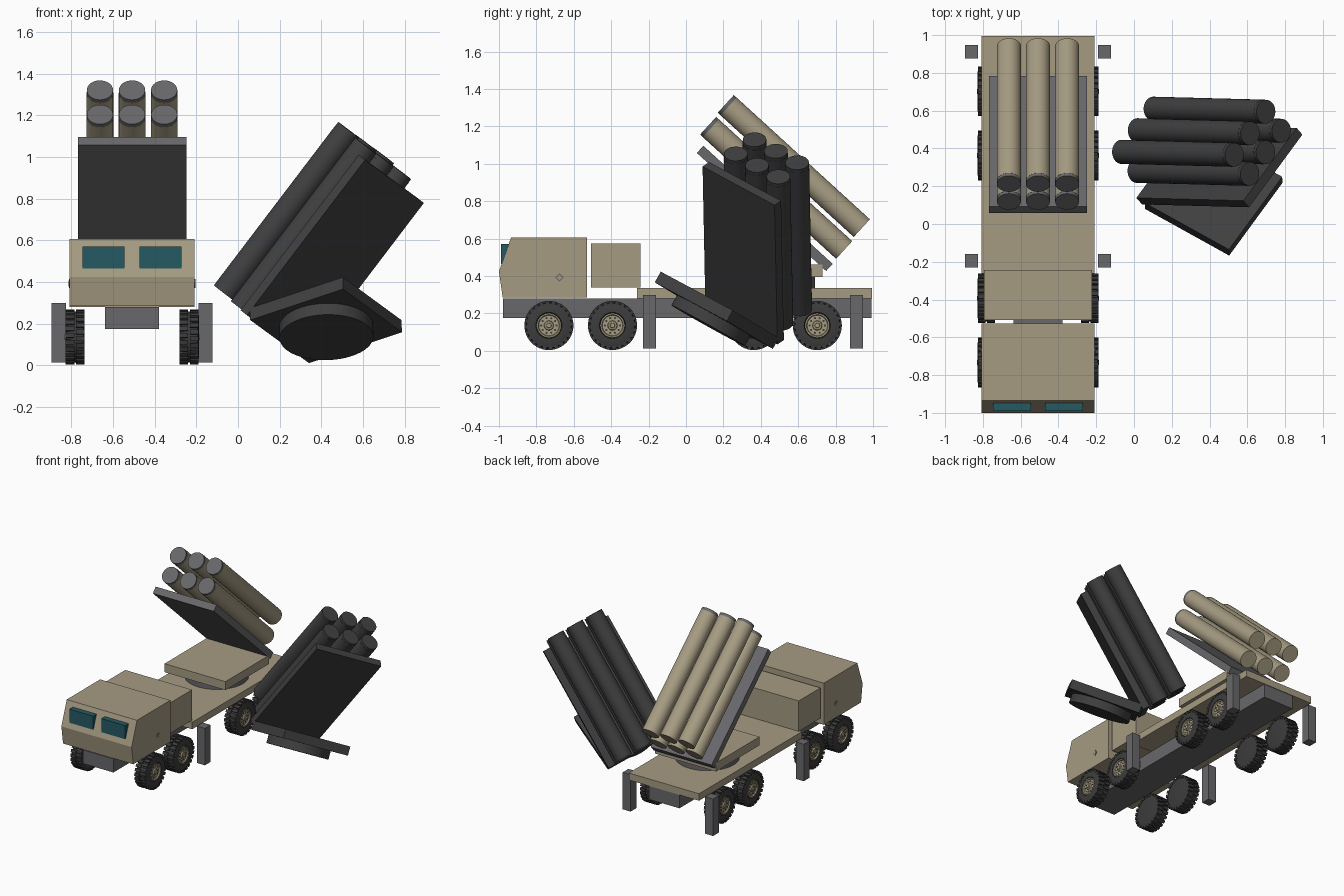
import bpy, bmesh, math
from mathutils import Matrix, Vector

if "Cube" in bpy.data.objects:
    bpy.data.objects.remove(bpy.data.objects["Cube"])

CX = -0.508  # truck centreline


def material(name, rgb):
    m = bpy.data.materials.new(name)
    m.diffuse_color = (*rgb, 1)
    m.use_nodes = True
    m.node_tree.nodes["Principled BSDF"].inputs["Base Color"].default_value = m.diffuse_color
    return m


KHAKI = material("khaki paint", (0.38, 0.33, 0.225))
GREY = material("steel grey", (0.14, 0.14, 0.15))
DARK = material("dark charcoal", (0.05, 0.05, 0.052))
RUBBER = material("tyre rubber", (0.045, 0.045, 0.045))
GLASS = material("teal glass", (0.018, 0.10, 0.125))


def finish(name, bm, mat, M=None, smooth=False):
    bmesh.ops.recalc_face_normals(bm, faces=bm.faces)
    me = bpy.data.meshes.new(name)
    bm.to_mesh(me)
    bm.free()
    me.materials.append(mat)
    ob = bpy.data.objects.new(name, me)
    bpy.context.collection.objects.link(ob)
    if M is not None:
        ob.matrix_world = M
    if smooth:
        bpy.ops.object.select_all(action='DESELECT')
        ob.select_set(True)
        bpy.context.view_layer.objects.active = ob
        bpy.ops.object.shade_smooth_by_angle(angle=math.radians(35))
    return ob


def add_box(bm, center, size, R=Matrix.Identity(4)):
    T = Matrix.Translation(center) @ R @ Matrix.Diagonal((*size, 1))
    bmesh.ops.create_cube(bm, size=1, matrix=T)


def box(name, center, size, mat, M=None, R=Matrix.Identity(4)):
    bm = bmesh.new()
    add_box(bm, center, size, R)
    return finish(name, bm, mat, M)


def rod(name, a, b, r, mat, M=None, seg=32):
    a, b = Vector(a), Vector(b)
    bm = bmesh.new()
    T = Matrix.Translation((a + b) / 2) @ (b - a).to_track_quat('Z', 'Y').to_matrix().to_4x4()
    bmesh.ops.create_cone(bm, cap_ends=True, segments=seg, radius1=r, radius2=r,
                          depth=(b - a).length, matrix=T)
    return finish(name, bm, mat, M, True)


def lathe(bm, profile, seg=36):
    """Spin (radius, x) points about the x axis."""
    vs = [bm.verts.new((x, 0, r)) for r, x in profile]
    es = [bm.edges.new(p) for p in zip(vs, vs[1:])]
    bmesh.ops.spin(bm, geom=vs + es, cent=(0, 0, 0), axis=(1, 0, 0),
                   angle=2 * math.pi, steps=seg)
    bmesh.ops.remove_doubles(bm, verts=bm.verts, dist=1e-5)


# cab: side profile pushed across the width
bm = bmesh.new()
side = [(-1.0, 0.425), (-0.98, 0.285), (-0.528, 0.285), (-0.528, 0.607), (-0.935, 0.607)]
f = bm.faces.new([bm.verts.new((CX - 0.3, y, z)) for y, z in side])
ext = bmesh.ops.extrude_face_region(bm, geom=[f])
bmesh.ops.translate(bm, vec=(0.6, 0, 0),
                    verts=[v for v in ext["geom"] if isinstance(v, bmesh.types.BMVert)])
finish("cab", bm, KHAKI)

# upright windscreens and cab side badges
for s in (-1, 1):
    box("windscreen", (CX + s * 0.137, -0.963, 0.518), (0.202, 0.054, 0.105), GLASS)
    turn = Matrix.Rotation(math.pi / 4, 4, 'X')
    box("side_hatch_rim", (CX + s * 0.3, -0.676, 0.393), (0.006, 0.032, 0.032), GREY, R=turn)
    box("side_hatch", (CX + s * 0.3, -0.676, 0.393), (0.009, 0.021, 0.021), KHAKI, R=turn)

# body
box("equipment_module", (CX, -0.375, 0.457), (0.57, 0.265, 0.235), KHAKI)
box("deck", (CX, 0.367, 0.308), (0.6, 1.256, 0.054), KHAKI)
box("chassis", (CX, 0.006, 0.228), (0.26, 1.97, 0.105), GREY)

# outrigger legs
for s in (-1, 1):
    for y in (-0.195, 0.912):
        box("outrigger_leg", (CX + s * 0.352, y, 0.156), (0.068, 0.07, 0.285), GREY)


# wheels, outer face towards +x in local space
def wheel(x, y, sgn):
    M = Matrix.Translation((x, y, 0.136))
    if sgn < 0:
        M = M @ Matrix.Rotation(math.pi, 4, 'Z')
    bm = bmesh.new()
    lathe(bm, [(0, -0.044), (0.1, -0.046), (0.119, -0.041), (0.123, 0), (0.119, 0.041),
               (0.103, 0.047), (0.07, 0.047), (0.066, 0.028), (0, 0.028)])
    finish("tyre", bm, RUBBER, M, True)
    bm = bmesh.new()
    n = 24
    for i in range(n):  # staggered tread lugs
        for k in (-1, 1):
            R = Matrix.Rotation(2 * math.pi * (i + 0.25 * k) / n, 4, 'X')
            add_box(bm, R @ Vector((k * 0.025, 0, 0.121)), (0.042, 0.022, 0.02), R)
    finish("tread_lugs", bm, RUBBER, M)
    bm = bmesh.new()
    lathe(bm, [(0.066, 0.028), (0.066, 0.045), (0.058, 0.045), (0.054, 0.037), (0.026, 0.037),
               (0.023, 0.046), (0.014, 0.046), (0.012, 0.051), (0, 0.051)])
    finish("wheel_rim", bm, KHAKI, M, True)
    bm = bmesh.new()
    for i in range(10):
        a = 2 * math.pi * i / 10
        T = Matrix.Translation((0.037, 0.041 * math.cos(a), 0.041 * math.sin(a))) \
            @ Matrix.Rotation(math.pi / 2, 4, 'Y')
        bmesh.ops.create_cone(bm, cap_ends=True, segments=8, radius1=0.006, radius2=0.006,
                              depth=0.004, matrix=T)
    finish("rim_holes", bm, RUBBER, M)


for y in (-0.733, -0.393, 0.363, 0.702):
    for s in (-1, 1):
        wheel(CX + s * 0.273, y, s)


# launcher: turntable, base, tilted plate and six tubes
PIVOT = Vector((CX, 0.421, 0.762))
TILT = math.radians(42.4)
UP = Vector((0, -math.cos(TILT), math.sin(TILT)))
OUT = Vector((0, math.sin(TILT), math.cos(TILT)))


def launcher(prefix, M, frame, shell):
    rod(prefix + "turntable", (CX, 0.465, 0.333), (CX, 0.465, 0.397), 0.225, frame, M, 48)
    box(prefix + "base", (CX, 0.466, 0.428), (0.52, 0.53, 0.066), shell, M)
    box(prefix + "plate", PIVOT, (0.52, 0.936, 0.052), frame, M,
        Matrix.Rotation(-TILT, 4, 'X'))
    for row, slide in ((0.122, 0.029), (0.272, 0.038)):
        for col in (-1, 0, 1):
            c = PIVOT + OUT * row + UP * slide + Vector((col * 0.154, 0, 0))
            rod(prefix + "tube", c - UP * 0.4925, c + UP * 0.4725, 0.064, shell, M)
            rod(prefix + "tube_cap", c + UP * 0.4725, c + UP * 0.4925, 0.063, frame, M)


launcher("mounted_", Matrix.Identity(4), GREY, KHAKI)

# second launcher, dark and leaning beside the truck
X = Vector((0.543, 0.741, -0.398)).normalized()
Z = Vector((-0.028, 0.477, 0.877)).normalized()
Y = Z.cross(X).normalized()
Z = X.cross(Y)
R = Matrix((X, Y, Z)).transposed().to_4x4()
M2 = Matrix.Translation((0.452, 0.306, 0.522)) @ R @ Matrix.Translation(-PIVOT)
launcher("loose_", M2, DARK, DARK)
